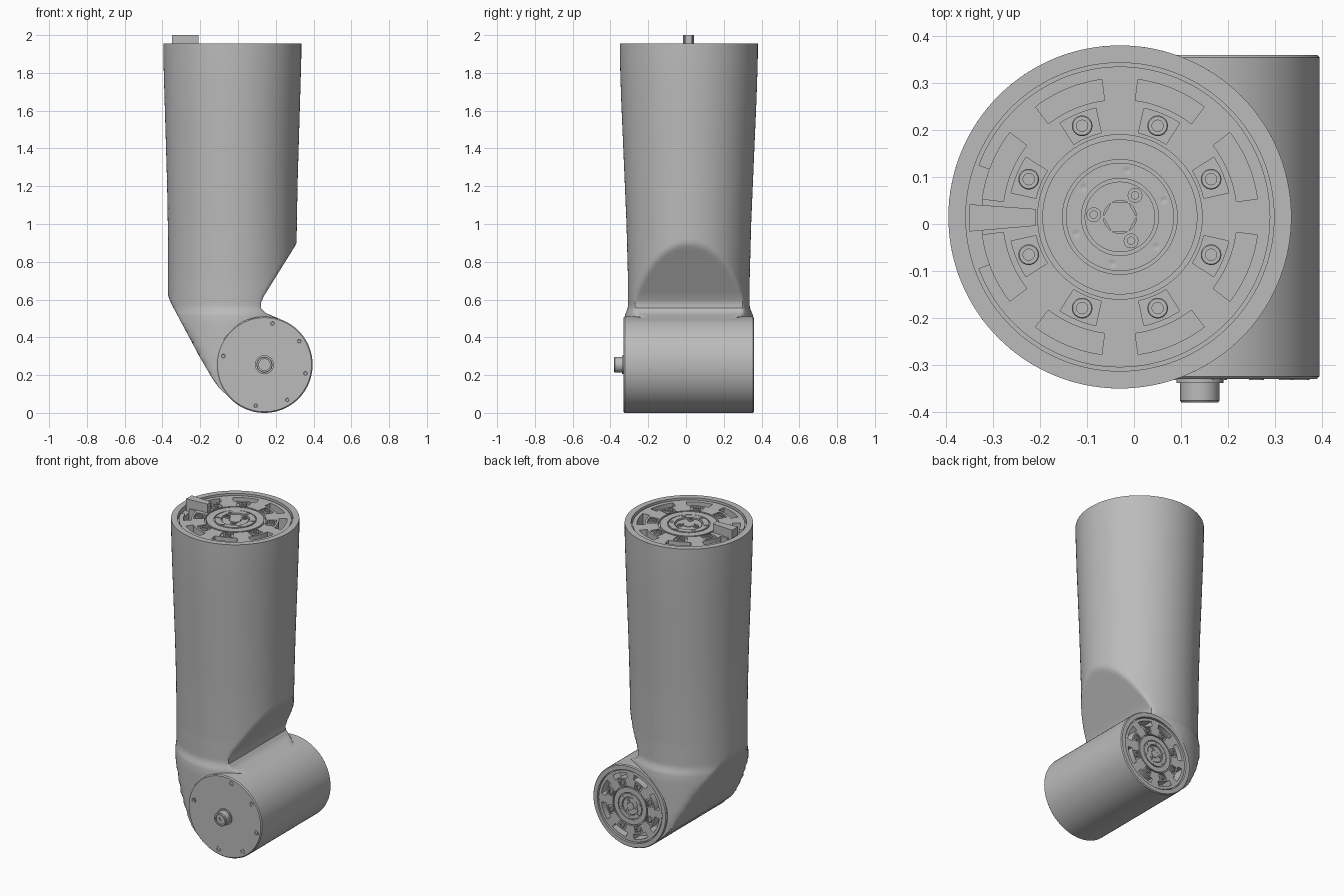
import bpy, bmesh, math
from mathutils import Matrix, Vector

if "Cube" in bpy.data.objects:
    bpy.data.objects.remove(bpy.data.objects["Cube"], do_unlink=True)

metal = bpy.data.materials.new("plain_grey_metal")
metal.use_nodes = True
metal.diffuse_color = (0.5, 0.5, 0.5, 1)
for node in metal.node_tree.nodes:
    if node.type == 'BSDF_PRINCIPLED':
        node.inputs["Base Color"].default_value = (0.5, 0.5, 0.5, 1)


def finish(bm, name, matrix=Matrix(), angle=35, open_up=False):
    bmesh.ops.remove_doubles(bm, verts=bm.verts[:], dist=1e-5)
    bmesh.ops.recalc_face_normals(bm, faces=bm.faces[:])
    bm.normal_update()
    if open_up and sum(f.normal.z * f.calc_area() for f in bm.faces) < 0:
        bmesh.ops.reverse_faces(bm, faces=bm.faces[:])
    mesh = bpy.data.meshes.new(name)
    bm.to_mesh(mesh)
    bm.free()
    mesh.transform(matrix)
    mesh.materials.append(metal)
    obj = bpy.data.objects.new(name, mesh)
    bpy.context.collection.objects.link(obj)
    bpy.ops.object.select_all(action='DESELECT')
    obj.select_set(True)
    bpy.context.view_layer.objects.active = obj
    bpy.ops.object.shade_smooth_by_angle(angle=math.radians(angle))
    return obj


def loft(bm, rings, cap_start=True, cap_end=True):
    rows = [[bm.verts.new(p) for p in ring] for ring in rings]
    n = len(rows[0])
    for a, b in zip(rows, rows[1:]):
        for i in range(n):
            j = (i + 1) % n
            bm.faces.new((a[i], a[j], b[j], b[i]))
    if cap_start:
        bm.faces.new(rows[0][::-1])
    if cap_end:
        bm.faces.new(rows[-1])


def lathe(bm, profile, at=(0, 0, 0), sides=24, **caps):
    rings = []
    for r, z in profile:
        rings.append([Vector(at) + Vector((r * math.cos(math.tau * i / sides),
                                           r * math.sin(math.tau * i / sides), z))
                      for i in range(sides)])
    loft(bm, rings, **caps)


def interp(table, z):
    if z <= table[0][0]:
        return table[0][1]
    for (z0, v0), (z1, v1) in zip(table, table[1:]):
        if z <= z1:
            return v0 + (v1 - v0) * (z - z0) / (z1 - z0)
    return table[-1][1]


def polar(r, degrees, z=0):
    a = math.radians(degrees)
    return (r * math.cos(a), r * math.sin(a), z)


TUBE_X, TUBE_Y, TUBE_TOP = -0.03, 0.015, 1.955
ELBOW = Vector((0.14, 0, 0.255))
ELBOW_R = 0.255

# Tube body: ellipses trimmed by the slanted neck and the notch over the elbow
half_x = [(0.6, 0.34), (0.9, 0.34), (1.2, 0.345), (1.7, 0.36), (1.88, 0.365)]
half_y = [(0.48, 0.343), (0.52, 0.338), (0.56, 0.322), (0.7, 0.322), (1.0, 0.33),
          (1.4, 0.347), (1.7, 0.36), (1.88, 0.365)]
left_limit = [(0.09, -0.055), (0.13, -0.098), (0.18, -0.135), (0.3, -0.205),
              (0.58, -0.354), (0.62, -0.37), (0.68, -0.4)]
right_limit = [(0.485, 0.12), (0.498, 0.22), (0.51, 0.19), (0.53, 0.145),
               (0.555, 0.122), (0.585, 0.122), (0.62, 0.138), (0.88, 0.3), (0.95, 0.345)]


def notch_x(z):
    if z < 0.485:   # stay just inside the elbow shell
        return ELBOW.x - math.sqrt(max(0, 0.235 ** 2 - (z - ELBOW.z) ** 2))
    return interp(right_limit, z) if z < 0.95 else 1


heights = [0.09, 0.11, 0.13, 0.155, 0.18, 0.24, 0.3, 0.36, 0.42, 0.46, 0.485, 0.498,
           0.51, 0.52, 0.53, 0.54, 0.555, 0.57, 0.585, 0.6, 0.62]
heights += [0.64 + 0.02 * i for i in range(16)]
heights += [1.0 + 0.11 * i for i in range(8)] + [1.88, TUBE_TOP]
rings = []
for z in heights:
    ring = []
    for i in range(128):
        a = math.tau * i / 128
        x = TUBE_X + interp(half_x, z) * math.cos(a)
        x = max(interp(left_limit, z), min(notch_x(z), x))
        ring.append((x, TUBE_Y + interp(half_y, z) * math.sin(a), z))
    rings.append(ring)
bm = bmesh.new()
loft(bm, rings, cap_end=False)
finish(bm, "tube_body", angle=40)

# Elbow drum, open at the back where the drive face sits
FRONT, BACK = -0.33, 0.36
to_back = Matrix.Translation(ELBOW) @ Matrix.Rotation(-math.pi / 2, 4, 'X')
bm = bmesh.new()
lathe(bm, [(ELBOW_R - 0.006, FRONT), (ELBOW_R, FRONT + 0.006),
           (ELBOW_R, BACK - 0.006), (ELBOW_R - 0.005, BACK)], sides=128, cap_end=False)
finish(bm, "elbow_drum", to_back)

# Drive face: stepped disc with grooves, slots and bolt pads
bands = [(0.035, 0.03), (0.075, 0.014), (0.082, 0.024), (0.115, 0.008), (0.122, 0.02),
         (0.165, 0.01), (0.175, 0.03), (0.183, 0.01), (0.237, 0.01), (0.25, 0.01),
         (0.295, 0.01), (0.32, 0.01), (0.328, 0.03), (0.365, 0.0)]


def drive_depth(band, degrees, notched):
    outer, depth = bands[band]
    off = abs(degrees % 45 - 22.5)
    if outer == 0.295 and off < 15:
        return 0.1
    if outer == 0.237 and off < 11:
        return 0.02
    if notched and outer == 0.32 and abs(degrees - 180) < 21:
        return 0.03
    return depth


def drive_face(name, matrix, notched):
    bm = bmesh.new()
    n = 144
    step = 360 / n

    def quad(*points):
        bm.faces.new([bm.verts.new(p) for p in points])

    for k, (outer, _) in enumerate(bands):
        inner = bands[k - 1][0] if k else 0.0005
        for i in range(n):
            a, b = i * step, (i + 1) * step
            d = drive_depth(k, a + step / 2, notched)
            quad(polar(inner, a, -d), polar(outer, a, -d),
                 polar(outer, b, -d), polar(inner, b, -d))
            # upright walls to the next cell round and the next cell outward
            side = drive_depth(k, (b + step / 2) % 360, notched)
            if side != d:
                quad(polar(inner, b, -d), polar(outer, b, -d),
                     polar(outer, b, -side), polar(inner, b, -side))
            if k + 1 < len(bands):
                out = drive_depth(k + 1, a + step / 2, notched)
                if out != d:
                    quad(polar(outer, a, -d), polar(outer, b, -d),
                         polar(outer, b, -out), polar(outer, a, -out))
    finish(bm, name + "_face", matrix, 30, open_up=True)

    # Fasteners: socket bolts on the pads, small hub screws and hexagon core
    bm = bmesh.new()
    for i in range(8):
        lathe(bm, [(0.022, -0.02), (0.022, -0.007), (0.02, -0.005), (0.012, -0.005),
                   (0.012, -0.014)], polar(0.21, 22.5 + 45 * i))
    for i in range(6):
        lathe(bm, [(0.011, -0.008), (0.011, -0.005), (0.008, -0.005), (0.003, -0.007)],
              polar(0.1, 21 + 60 * i), 16)
    for i in range(3):
        lathe(bm, [(0.016, -0.014), (0.016, -0.006), (0.008, -0.006), (0.008, -0.011)],
              polar(0.056, 55 + 120 * i), 12)
    lathe(bm, [(0.036, -0.03), (0.036, -0.012)], sides=6)
    finish(bm, name + "_fasteners", matrix)


drive_face("top_drive", Matrix.Translation((TUBE_X, TUBE_Y, TUBE_TOP)), True)
drive_face("elbow_drive", Matrix.Translation((0, BACK, 0)) @ to_back
           @ Matrix.Scale((ELBOW_R - 0.005) / 0.365, 4), False)

# Locating key standing on the top drive
bm = bmesh.new()
loft(bm, [[(-0.35, -0.016, z), (-0.21, -0.004, z), (-0.21, 0.032, z), (-0.35, 0.042, z)]
          for z in (TUBE_TOP - 0.03, 2.0)])
finish(bm, "locating_key")

# Front shaft with washer and bored end
to_front = Matrix.Translation(ELBOW + Vector((0, FRONT, 0))) @ Matrix.Rotation(math.pi / 2, 4, 'X')
bm = bmesh.new()
lathe(bm, [(0.05, -0.005), (0.05, 0.008), (0.042, 0.008), (0.042, 0.046), (0.039, 0.05),
           (0.03, 0.05), (0.03, 0.042), (0.01, 0.042), (0.01, 0.036)], sides=48)
finish(bm, "front_shaft", to_front)

# Screws around the front cap
bm = bmesh.new()
for degrees in (79, 34, -12, -57, -102, 168):
    lathe(bm, [(0.016, -0.002), (0.016, 0.002), (0.01, 0.002), (0.008, 0.0005)],
          polar(0.222, degrees), 16)
finish(bm, "front_cap_screws", to_front)
